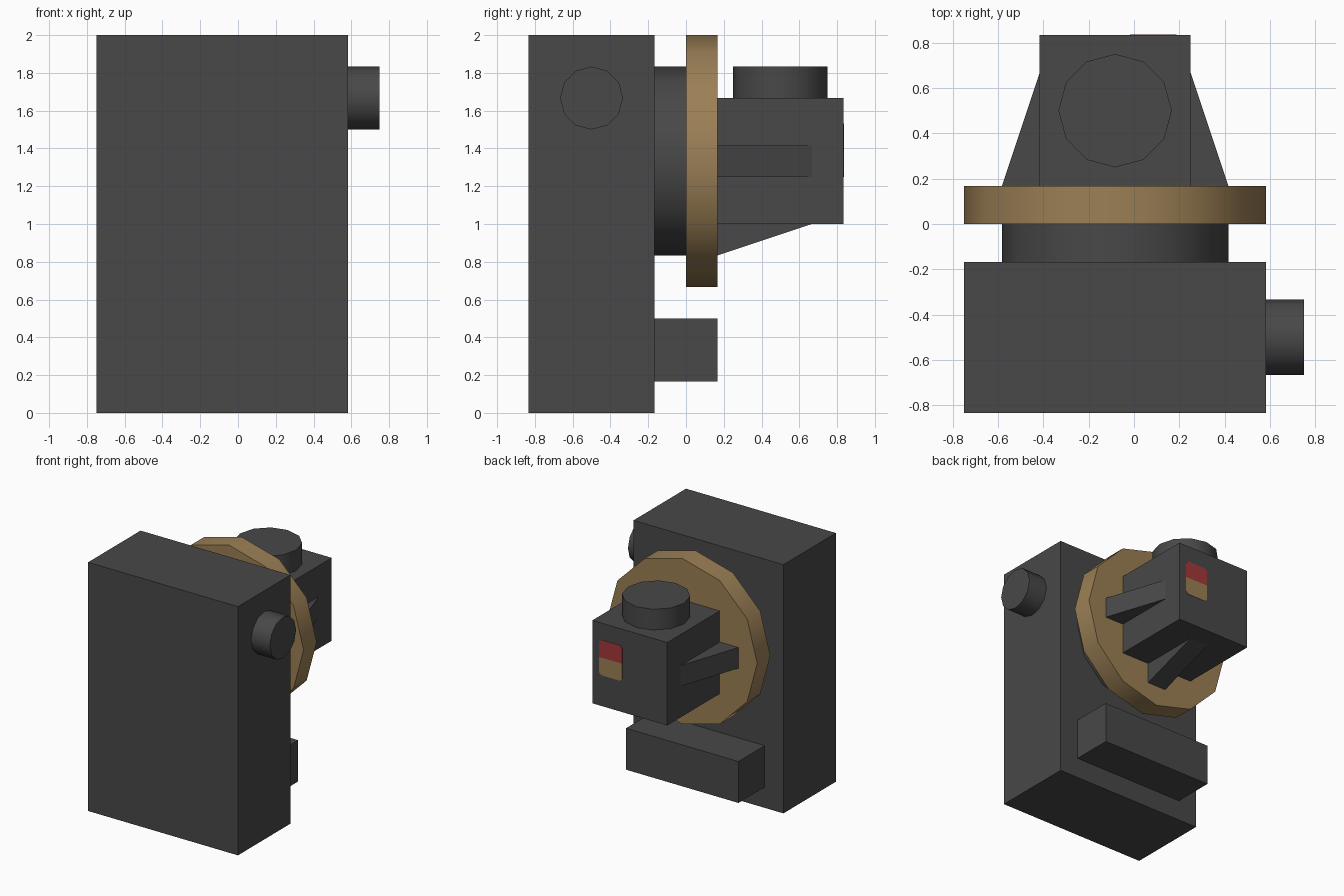
import bpy, math
from mathutils import Vector

if "Cube" in bpy.data.objects:
    bpy.data.objects.remove(bpy.data.objects["Cube"])

CX = -1 / 12      # shared centre line of body and head
U = 1 / 6         # modelling unit


def material(name, rgb):
    m = bpy.data.materials.new(name)
    m.diffuse_color = (*rgb, 1)
    m.use_nodes = True
    m.node_tree.nodes["Principled BSDF"].inputs["Base Color"].default_value = m.diffuse_color
    return m


GREY = material("dark_grey", (0.065, 0.065, 0.065))
TAN = material("brass_tan", (0.33, 0.215, 0.092))
RED = material("red", (0.37, 0.04, 0.042))


def prism(name, outline, extrude, mat):
    """Solid made by sweeping a flat outline along a vector."""
    n = len(outline)
    base = [Vector(p) for p in outline]
    e = Vector(extrude)
    # wind the outline so that the face normals point outwards
    if (base[1] - base[0]).cross(base[2] - base[1]).dot(e) < 0:
        base.reverse()
    verts = base + [p + e for p in base]
    faces = [list(range(n))[::-1], list(range(n, 2 * n))]
    faces += [[i, (i + 1) % n, n + (i + 1) % n, n + i] for i in range(n)]
    me = bpy.data.meshes.new(name)
    me.from_pydata(verts, [], faces)
    me.materials.append(mat)
    ob = bpy.data.objects.new(name, me)
    bpy.context.collection.objects.link(ob)
    return ob


def box(name, x0, x1, y0, y1, z0, z1, mat=GREY):
    return prism(name, [(x0, y0, z0), (x1, y0, z0), (x1, y1, z0), (x0, y1, z0)],
                 (0, 0, z1 - z0), mat)


def disc(name, centre, axis, radius, depth, mat=GREY):
    """Twelve-sided cylinder starting at centre and running along an axis."""
    a, b = [i for i in range(3) if i != axis]
    pts = []
    for k in range(12):
        p = list(centre)
        p[a] += radius * math.cos(k * math.pi / 6)
        p[b] += radius * math.sin(k * math.pi / 6)
        pts.append(p)
    e = [0, 0, 0]
    e[axis] = depth
    ob = prism(name, pts, e, mat)
    bpy.ops.object.select_all(action='DESELECT')
    bpy.context.view_layer.objects.active = ob
    ob.select_set(True)
    bpy.ops.object.shade_smooth_by_angle(angle=math.radians(40))
    return ob


# Main body, rear ledge and side knob
box("body", CX - 4 * U, CX + 4 * U, -5 * U, -U, 0, 2)
box("lower_ledge", CX - 3 * U, CX + 3 * U, -U, U, U, 3 * U)
disc("side_knob", (CX + 4 * U, -0.5, 10 * U), 0, U, 1.5 * U)
bpy.data.objects["side_knob"].scale.x = 1
for v in bpy.data.objects["side_knob"].data.vertices:
    v.co.x = min(v.co.x, 0.75)

# Collar and large brass disc
disc("collar", (CX, -U, 8 * U), 1, 3 * U, U)
disc("brass_disc", (CX, 0, 8 * U), 1, 4 * U, U, TAN)

# Head block with round cap
box("head", CX - 2 * U, CX + 2 * U, U, 5 * U, 6 * U, 10 * U)
disc("head_cap", (CX, 0.5, 10 * U), 2, 1.5 * U, U)

# Wedge-shaped braces on both sides and below
for side, label in ((1, "right"), (-1, "left")):
    xi, xo, z = CX + side * 2 * U, CX + side * 3 * U, 7.5 * U
    prism(label + "_brace", [(xi, U, z), (xo, U, z), (xi, 4 * U, z)], (0, 0, U), GREY)
x = CX - U / 2
prism("bottom_brace", [(x, U, 6 * U), (x, U, 5 * U), (x, 4 * U, 6 * U)], (U, 0, 0), GREY)

# Two-tone badge plate with clipped outer corners
xa, xb, zm, h, c, y = -0.018, 0.188, 1.39, 0.142, 0.02, 5 * U
for name, s, mat in (("badge_upper", 1, RED), ("badge_lower", -1, TAN)):
    top = zm + s * h
    prism(name, [(xa, y, zm), (xb, y, zm), (xb, y, top - s * c), (xb - c, y, top),
                 (xa + c, y, top), (xa, y, top - s * c)], (0, 0.003, 0), mat)
